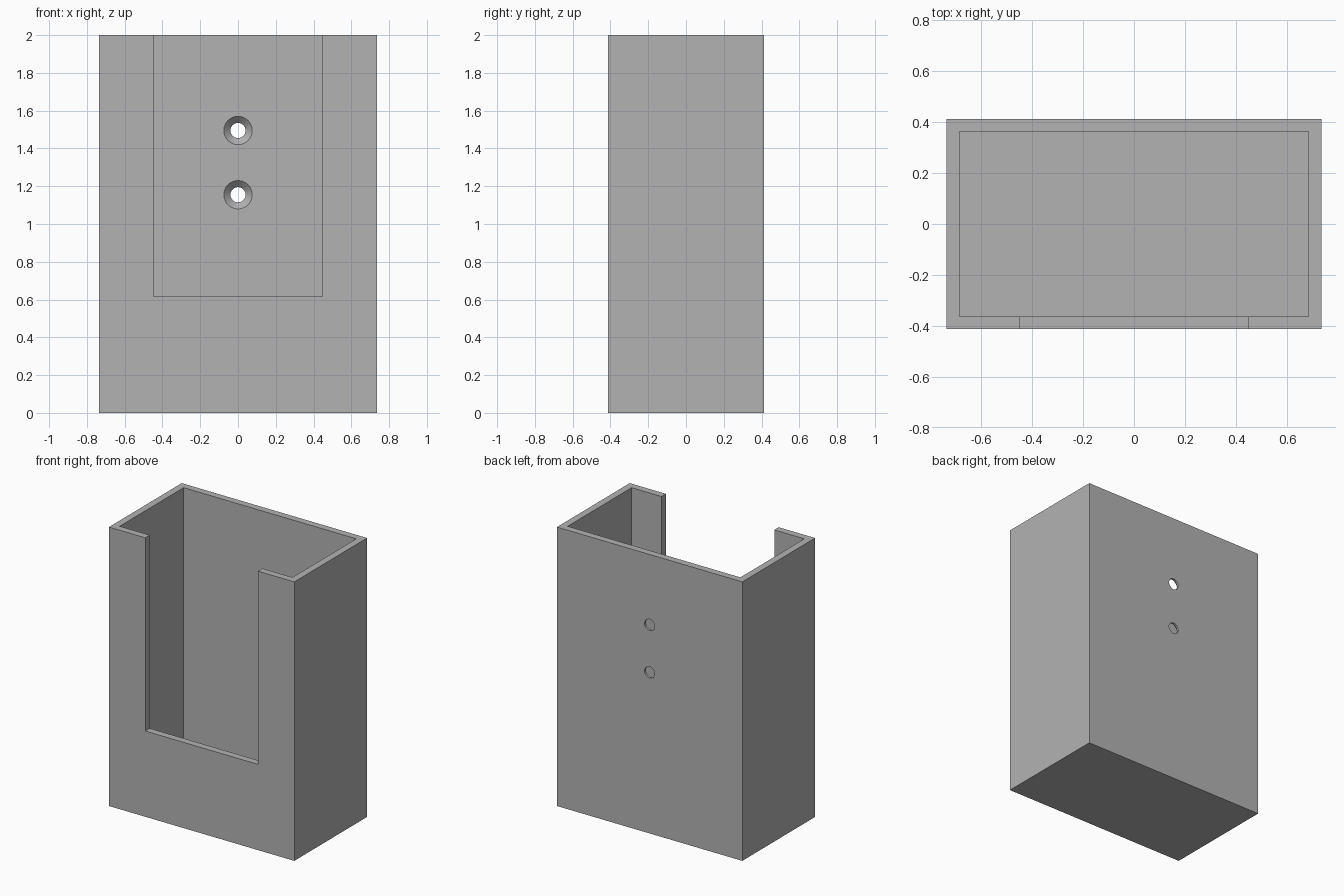
import bpy, bmesh, math

cube = bpy.data.objects.get("Cube")
if cube:
    bpy.data.objects.remove(cube, do_unlink=True)

W, D, H, T = 1.47, 0.824, 2.0, 0.05   # width, depth, height, wall
NOTCH_W, NOTCH_Z = 0.894, 0.615

grey = bpy.data.materials.new("plain grey")
grey.use_nodes = True
grey.diffuse_color = (0.45, 0.45, 0.45, 1)
grey.node_tree.nodes["Principled BSDF"].inputs["Base Color"].default_value = (0.45, 0.45, 0.45, 1)


def finish(name, bm):
    bmesh.ops.recalc_face_normals(bm, faces=bm.faces)
    mesh = bpy.data.meshes.new(name)
    bm.to_mesh(mesh)
    bm.free()
    mesh.materials.append(grey)
    obj = bpy.data.objects.new(name, mesh)
    bpy.context.collection.objects.link(obj)
    return obj


def box(name, lo, hi):
    bm = bmesh.new()
    bmesh.ops.create_cube(bm, size=1)
    for v in bm.verts:
        v.co = [hi[i] if v.co[i] > 0 else lo[i] for i in range(3)]
    return finish(name, bm)


def countersunk_cutter(name, z, sides=48):
    """Stepped round cutter along y: wide cone inside, narrow bore outside."""
    inner = D / 2 - T
    profile = [(0.075, inner - 0.05), (0.075, inner), (0.04, inner + 0.035), (0.04, D / 2 + 0.05)]
    bm = bmesh.new()
    rings = []
    for r, y in profile:
        angles = [2 * math.pi * i / sides for i in range(sides)]
        rings.append([bm.verts.new((r * math.cos(a), y, z + r * math.sin(a))) for a in angles])
    for a, b in zip(rings, rings[1:]):
        for i in range(sides):
            j = (i + 1) % sides
            bm.faces.new((a[i], a[j], b[j], b[i]))
    bm.faces.new(rings[0])
    bm.faces.new(rings[-1])
    return finish(name, bm)


# Open-topped holder body
body = box("holder_body", (-W / 2, -D / 2, 0), (W / 2, D / 2, H))

# Cavity, front opening and two screw holes
cutters = [
    box("cavity_cutter", (-W / 2 + T, -D / 2 + T, T), (W / 2 - T, D / 2 - T, H + 0.1)),
    box("front_notch_cutter", (-NOTCH_W / 2, -D / 2 - 0.1, NOTCH_Z), (NOTCH_W / 2, 0, H + 0.2)),
    countersunk_cutter("upper_screw_cutter", 1.495),
    countersunk_cutter("lower_screw_cutter", 1.155),
]
bpy.context.view_layer.objects.active = body
for cutter in cutters:
    cutter.hide_render = True
    mod = body.modifiers.new(cutter.name, "BOOLEAN")
    mod.operation, mod.solver, mod.object = "DIFFERENCE", "EXACT", cutter
    bpy.ops.object.modifier_apply(modifier=mod.name)
    bpy.data.objects.remove(cutter, do_unlink=True)

# Smooth the screw holes, keep the box edges sharp
bpy.ops.object.select_all(action="DESELECT")
body.select_set(True)
bpy.ops.object.shade_smooth_by_angle(angle=math.radians(30))
